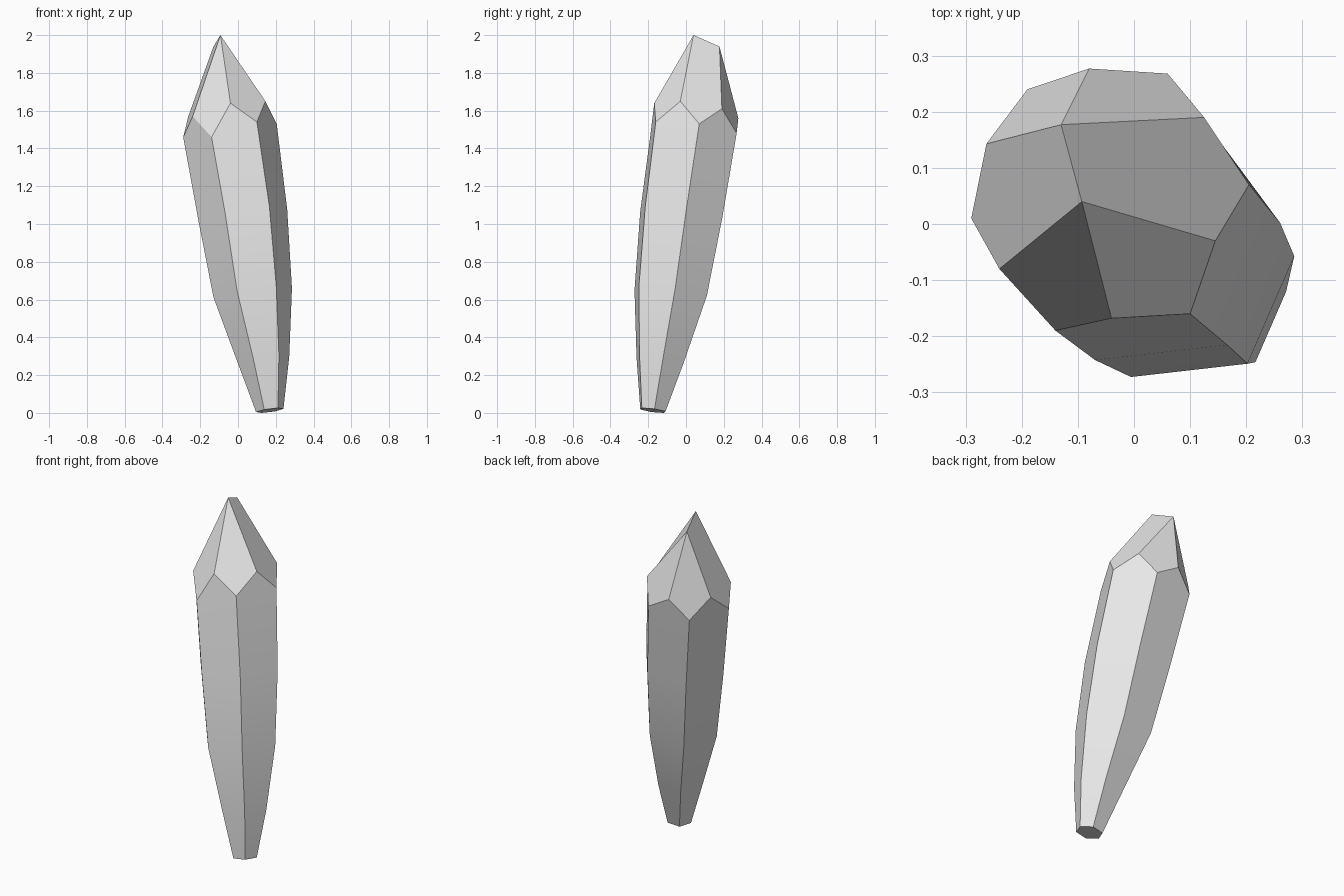
import bpy
import bmesh
from math import cos, sin, radians

SIDES = 6
TWIST = 6.5      # turn of the six-sided section, in degrees
TILT = 0.13      # rings lean with the bent axis

cube = bpy.data.objects.get("Cube")
if cube:
    bpy.data.objects.remove(cube, do_unlink=True)

# Single grey mineral material
grey = bpy.data.materials.new("pale grey mineral")
grey.use_nodes = True
colour = (0.8, 0.8, 0.8, 1)
grey.diffuse_color = colour
grey.node_tree.nodes["Principled BSDF"].inputs["Base Color"].default_value = colour

bm = bmesh.new()


def ring(x, y, z, radius):
    """Six corners, clockwise from the left side, tilted across the axis."""
    corners = []
    for i in range(SIDES):
        a = radians(TWIST - i * 360 / SIDES)
        dx, dy = radius * cos(a), radius * sin(a)
        corners.append(bm.verts.new((x + dx, y + dy, z + TILT * (dx - dy))))
    return corners


# Bent, swelling shaft: centre and radius of each ring
rings = [ring(*r) for r in [
    (0.168, -0.175, 0.013, 0.073),
    (0.135, -0.136, 0.28, 0.137),
    (0.078, -0.081, 0.635, 0.209),
    (0.025, -0.025, 1.05, 0.237),
]]

# Shoulder corners end each shaft edge, notches sit between them
shoulder = [bm.verts.new(p) for p in [
    (0.205, 0.07, 1.53), (0.10, -0.16, 1.54), (-0.14, -0.19, 1.46),
    (-0.29, 0.01, 1.46), (-0.19, 0.24, 1.45), (0.06, 0.268, 1.48)]]
notch = [bm.verts.new(p) for p in [
    (0.145, -0.03, 1.65), (-0.04, -0.168, 1.64), (-0.24, -0.08, 1.57),
    (-0.263, 0.143, 1.57), (-0.08, 0.277, 1.56), (0.125, 0.19, 1.61)]]
peak = bm.verts.new((-0.093, 0.04, 2.0))
back_peak = bm.verts.new((-0.13, 0.177, 1.94))

# Shaft faces
bm.faces.new(rings[0])
for i in range(SIDES):
    j = (i + 1) % SIDES
    for low, high in zip(rings, rings[1:]):
        bm.faces.new((low[i], low[j], high[j], high[i]))
    bm.faces.new((rings[-1][i], rings[-1][j], shoulder[j], notch[i], shoulder[i]))

# Tip facets: two side facets meet along the ridge between the peaks
ridge = [(back_peak, peak), (peak,), (peak,),
         (peak, back_peak), (back_peak,), (back_peak,)]
for i, tops in enumerate(ridge):
    bm.faces.new((notch[i], shoulder[i], notch[i - 1]) + tops)

bmesh.ops.recalc_face_normals(bm, faces=bm.faces)
mesh = bpy.data.meshes.new("crystal_shard")
bm.to_mesh(mesh)
bm.free()
mesh.materials.append(grey)

shard = bpy.data.objects.new("crystal_shard", mesh)
bpy.context.collection.objects.link(shard)
bpy.context.view_layer.objects.active = shard
shard.select_set(True)
bpy.ops.object.shade_smooth_by_angle(angle=radians(30))
